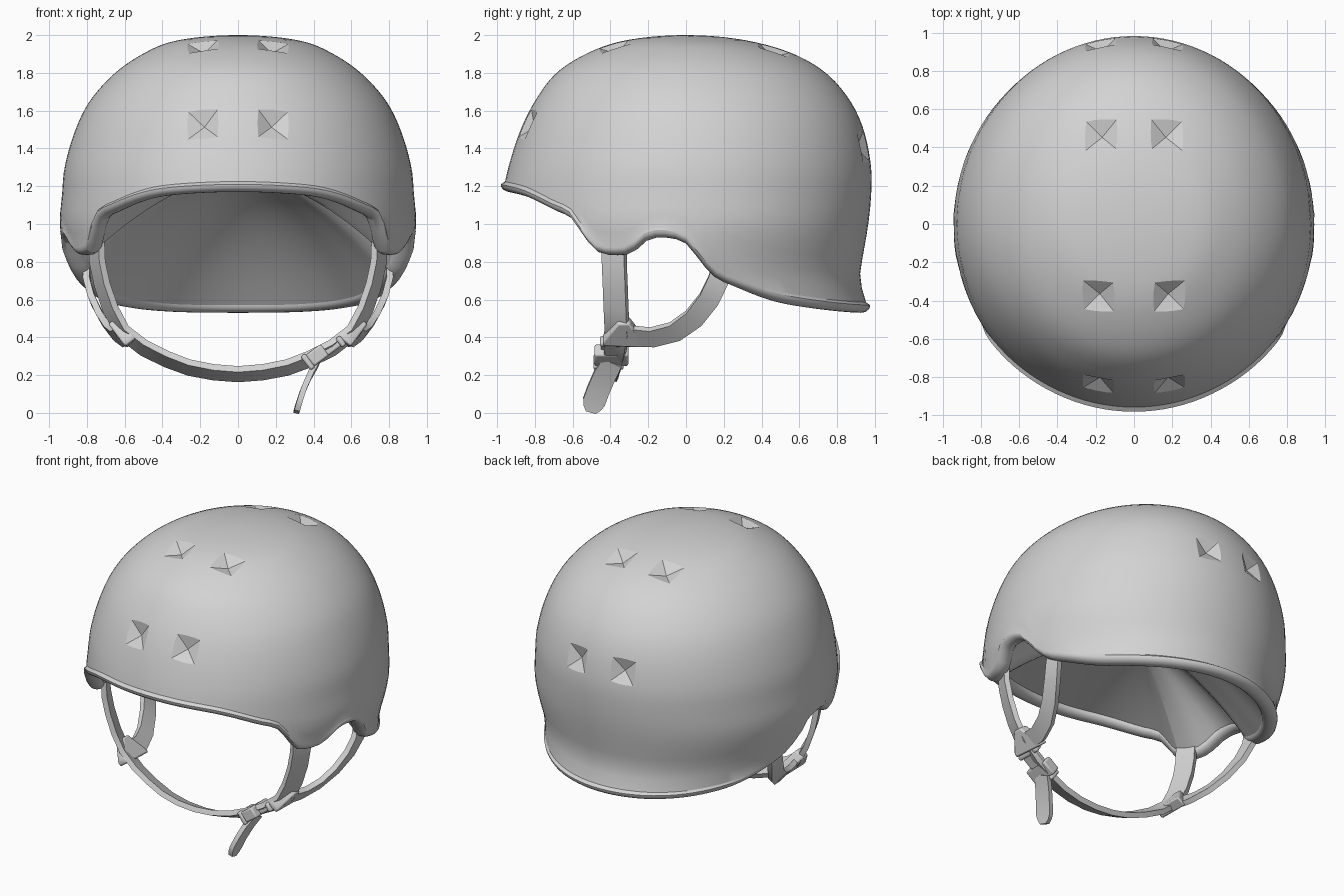
import bpy, bmesh, math
from mathutils import Vector

cube = bpy.data.objects.get("Cube")
if cube:
    bpy.data.objects.remove(cube, do_unlink=True)

GREY = (0.65, 0.65, 0.65, 1)
grey = bpy.data.materials.new("plain grey")
grey.use_nodes = True
grey.diffuse_color = GREY
grey.node_tree.nodes["Principled BSDF"].inputs["Base Color"].default_value = GREY


def make(name, verts, faces):
    mesh = bpy.data.meshes.new(name)
    mesh.from_pydata(verts, [], faces)
    bm = bmesh.new()
    bm.from_mesh(mesh)
    bmesh.ops.recalc_face_normals(bm, faces=bm.faces)
    bm.to_mesh(mesh)
    bm.free()
    mesh.materials.append(grey)
    ob = bpy.data.objects.new(name, mesh)
    bpy.context.collection.objects.link(ob)
    return ob


def activate(ob):
    bpy.ops.object.select_all(action='DESELECT')
    ob.select_set(True)
    bpy.context.view_layer.objects.active = ob


def smooth(ob, degrees):
    activate(ob)
    bpy.ops.object.shade_smooth_by_angle(angle=math.radians(degrees))


# Smooth curve through a table of values
def hermite(xs, ys, x):
    slope = lambda i: ((ys[min(i + 1, len(xs) - 1)] - ys[max(i - 1, 0)])
                       / (xs[min(i + 1, len(xs) - 1)] - xs[max(i - 1, 0)]))
    i = max(k for k in range(len(xs) - 1) if xs[k] <= x or k == 0)
    h = xs[i + 1] - xs[i]
    t = min(1, (x - xs[i]) / h)
    return ((2*t**3 - 3*t**2 + 1) * ys[i] + (t**3 - 2*t**2 + t) * h * slope(i)
            + (3*t**2 - 2*t**3) * ys[i + 1] + (t**3 - t**2) * h * slope(i + 1))


# Shell: radius towards front, back and side at each height
HEIGHT = [2, 1.97, 1.9, 1.8, 1.65, 1.5, 1.3, 1.15, 1.0, .85, .7, .5]
FRONT = [0, .33, .53, .685, .80, .875, .94, .97, .98, .98, .98, .98]
BACK = [0, .33, .57, .74, .87, .94, .98, .98, .965, .94, .915, .905]
SIDE = [0, .33, .505, .65, .785, .86, .918, .932, .942, .91, .85, .77]
DEPTH = [math.sqrt(2 - z) for z in HEIGHT]
# Lower rim height along the length
RIM_Y = [-.97, -.85, -.7, -.6, -.54, -.47, -.31, -.25, -.19, -.02, .05, .15, .3, .5, .7, .88, .97]
RIM_Z = [1.17, 1.14, 1.07, 1.02, .93, .85, .84, .88, .925, .91, .84, .73, .66, .59, .555, .535, .53]
# Rolled lip: outward and upward offsets from the rim, along a half ellipse
LIP_STEPS = 10
LIP = [(-.036 + .05 * math.cos(math.pi * i / LIP_STEPS),
        .04 - .04 * math.sin(math.pi * i / LIP_STEPS)) for i in range(LIP_STEPS + 1)]
COLS, ROWS, LINER_ROWS, LINER_TOP = 112, 36, 12, 1.25


def shell_point(angle, depth, out=0.0):
    s, c = math.sin(angle), math.cos(angle)
    rx = hermite(DEPTH, SIDE, depth) + out
    ry = hermite(DEPTH, FRONT if c > 0 else BACK, depth) + out
    return Vector((rx * s, -ry * c, 2 - depth * depth))


# Outer dome, flared back, rolled lip and shallow domed liner in one closed surface
def build_shell():
    columns = []
    for k in range(COLS):
        a = math.tau * k / COLS
        rim = hermite(RIM_Y, RIM_Z, -.97 * math.cos(a))
        flare = .055 * math.sqrt(max(0, -math.cos(a)))
        end = math.sqrt(2 - rim - .055)
        column = []
        for i in range(1, ROWS + 1):
            depth = end * i / ROWS
            near = max(0, 1 - (2 - depth * depth - rim - .03) / .2)
            column.append(shell_point(a, depth, flare * near ** 1.5))
        for out, up in LIP:
            p = shell_point(a, math.sqrt(2 - rim), out + flare)
            p.z = rim + up
            column.append(p)
        edge = column[-1]
        for i in range(1, LINER_ROWS):
            s = 1 - i / LINER_ROWS
            column.append(Vector((edge.x * s, edge.y * s,
                                  LINER_TOP - (LINER_TOP - edge.z) * s ** 1.8)))
        columns.append(column)
    rings = list(zip(*columns))
    verts = [p for ring in rings for p in ring] + [Vector((0, 0, 2)), Vector((0, 0, LINER_TOP))]
    top, last = len(verts) - 2, (len(rings) - 1) * COLS
    faces = []
    for k in range(COLS):
        n = (k + 1) % COLS
        faces += [(top, k, n), (top + 1, last + n, last + k)]
        for r in range(len(rings) - 1):
            a, b = r * COLS, (r + 1) * COLS
            faces.append((a + k, b + k, b + n, a + n))
    return make("helmet_shell", verts, faces)


shell = build_shell()

# Pyramid-shaped vent dents, in four pairs
verts, faces = [], []
for front, z in ((True, 1.53), (True, 1.945), (False, 1.925), (False, 1.41)):
    d = math.sqrt(2 - z)
    for side in (-1, 1):
        radius = hermite(DEPTH, FRONT if front else BACK, d)
        turn = math.asin(.19 / radius) * side
        angle = turn if front else math.pi - turn
        p = shell_point(angle, d)
        across = shell_point(angle + .02, d) - shell_point(angle - .02, d)
        down = shell_point(angle, d + .02) - shell_point(angle, d - .02)
        n = across.cross(down).normalized()
        if n.dot(p - Vector((0, 0, 1))) < 0:
            n.negate()
        u = (Vector((1, 0, 0)) - n * n.x).normalized()
        v = n.cross(u)
        sink, rise = .045, .04
        w = .092 * (sink + rise) / sink
        base = len(verts)
        verts += [p + n * rise + u * w * i + v * w * j
                  for i, j in ((-1, -1), (1, -1), (1, 1), (-1, 1))] + [p - n * sink]
        faces += [(base, base + 1, base + 2, base + 3)]
        faces += [(base + i, base + (i + 1) % 4, base + 4) for i in range(4)]
cutter = make("vent_cutter", verts, faces)
cutter.hide_render = True
cut = shell.modifiers.new("vents", 'BOOLEAN')
cut.operation = 'DIFFERENCE'
cut.solver = 'EXACT'
cut.object = cutter
activate(shell)
bpy.ops.object.modifier_apply(modifier=cut.name)
bpy.data.objects.remove(cutter, do_unlink=True)
smooth(shell, 24)


# Flat webbing swept along a path, its outer face turned forward by lean
def strap(name, path, width=.13, thick=.035, lean=0.0, normal=None, taper=()):
    pts = [Vector(p) for p in path]
    verts, faces = [], []
    for i, p in enumerate(pts):
        t = (pts[min(i + 1, len(pts) - 1)] - pts[max(i - 1, 0)]).normalized()
        n = Vector(normal) if normal else Vector((p.x, 0, p.z - .9)).normalized()
        n.y -= lean
        w = t.cross(n).normalized()
        n = w.cross(t).normalized() * thick / 2
        w *= width / 2 * (taper[i] if taper else 1)
        verts += [p + w + n, p - w + n, p - w - n, p + w - n]
    for i in range(0, len(verts) - 4, 4):
        faces += [(i + j, i + (j + 1) % 4, i + 4 + (j + 1) % 4, i + 4 + j) for j in range(4)]
    end = len(verts) - 4
    faces += [(0, 1, 2, 3), (end, end + 1, end + 2, end + 3)]
    smooth(make(name, verts, faces), 40)


# Moulded plate: outline in (length, along strap), extruded along the normal
def plate(name, centre, up, outline, thick):
    c, v, y = Vector(centre), Vector(up).normalized(), Vector((0, 1, 0))
    n = y.cross(v) * thick / 2
    count = len(outline)
    verts = [c + y * a + v * b + n * s for s in (-1, 1) for a, b in outline]
    faces = [tuple(range(count)), tuple(range(count, 2 * count))]
    faces += [(i, (i + 1) % count, count + (i + 1) % count, count + i) for i in range(count)]
    ob = make(name, verts, faces)
    bevel = ob.modifiers.new("soft edges", 'BEVEL')
    bevel.width = .01
    bevel.segments = 2
    smooth(ob, 40)


def rect(w, h):
    return [(-w / 2, -h / 2), (w / 2, -h / 2), (w / 2, h / 2), (-w / 2, h / 2)]


# Chin strap, running from ear to ear
half = [(.75, -.38, .93), (.745, -.38, .8), (.72, -.375, .68), (.675, -.37, .55), (.61, -.365, .43),
        (.5, -.38, .345), (.38, -.395, .285), (.26, -.41, .24), (.13, -.42, .215)]
strap("chin_strap", half + [(0, -.42, .205)] + [(-x, y, z) for x, y, z in reversed(half)], lean=.45)

# Rear straps and the sliders joining them to the chin strap
for s, label in ((1, "left"), (-1, "right")):
    strap("rear_strap_" + label, [(s * x, y, z) for x, y, z in (
        (.8, .2, .8), (.8, .17, .7), (.77, .12, .6), (.72, .04, .5),
        (.67, -.06, .43), (.63, -.18, .4), (.61, -.3, .41))], .11)
    plate("slider_" + label, (s * .605, -.33, .42), (s * .6, 0, .8),
          [(-.11, -.06), (.12, -.07), (.11, -.04), (.03, .09), (-.03, .09), (-.11, -.03)], .07)

# Buckle on the left side
along = (.8, 0, .6)
plate("buckle_socket", (.42, -.395, .305), along, rect(.18, .1), .075)
plate("buckle_clip", (.5, -.38, .35), along, rect(.11, .1), .05)
plate("buckle_crossbar", (.545, -.37, .378), along, rect(.17, .03), .06)
plate("buckle_end_bar", (.37, -.41, .27), along, rect(.16, .03), .09)

# Loose strap end with a rounded tip
strap("loose_strap_end", [(.42, -.39, .27), (.38, -.43, .2), (.345, -.465, .12), (.325, -.487, .06),
                          (.316, -.497, .03), (.31, -.505, .005)],
      .12, .03, normal=(1, 0, -.4), taper=(.9, 1, 1, 1, .8, .45))
